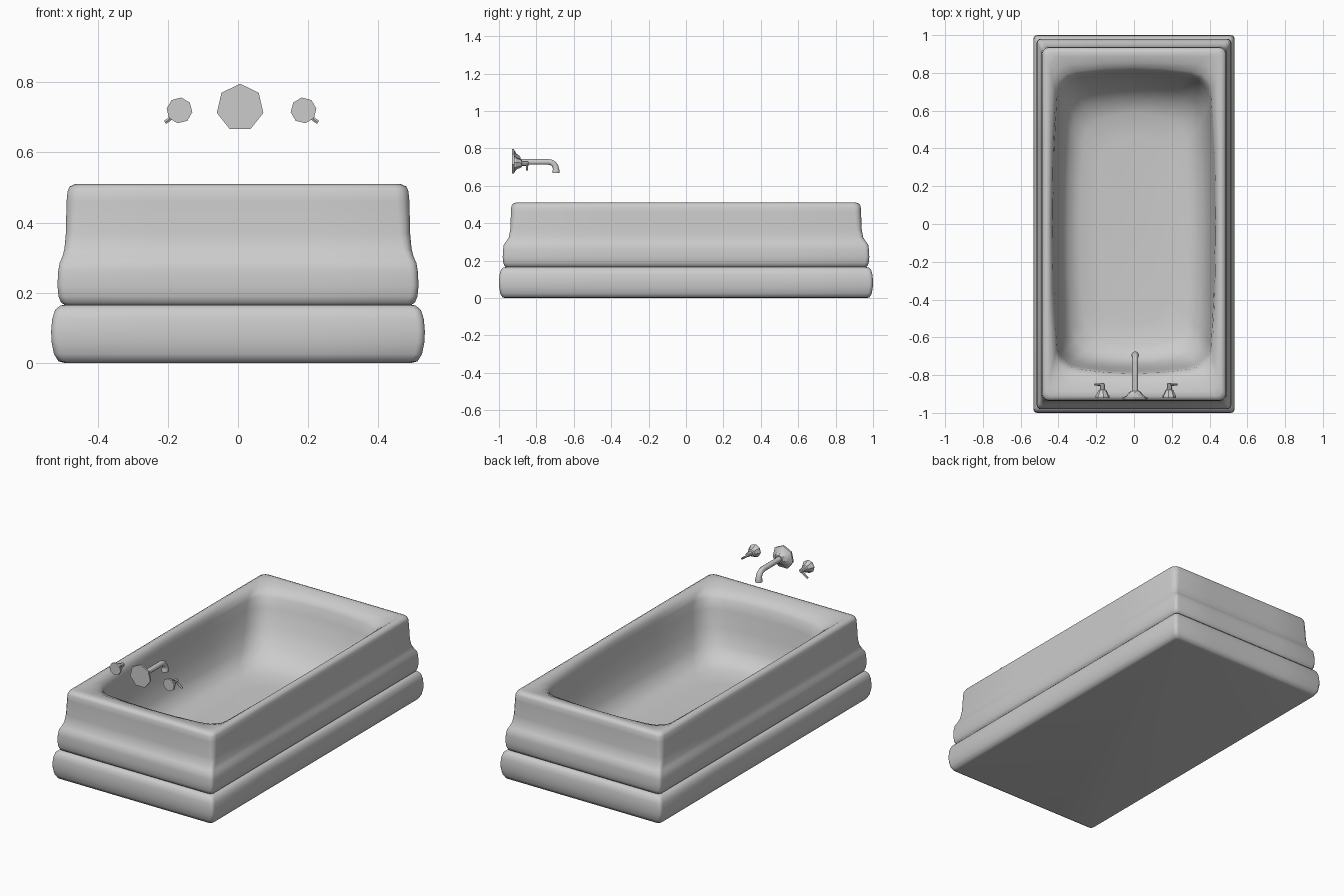
import bpy, bmesh, math
from mathutils import Vector

if "Cube" in bpy.data.objects:
    bpy.data.objects.remove(bpy.data.objects["Cube"])


def skin(name, rings, angle):
    """Loft a list of equal-length closed rings and cap both ends."""
    bm = bmesh.new()
    vs = [[bm.verts.new(p) for p in ring] for ring in rings]
    n = len(vs[0])
    for a, b in zip(vs, vs[1:]):
        for i in range(n):
            j = (i + 1) % n
            bm.faces.new((a[i], a[j], b[j], b[i]))
    bm.faces.new(vs[0][::-1])
    bm.faces.new(vs[-1])
    bmesh.ops.recalc_face_normals(bm, faces=bm.faces[:])
    me = bpy.data.meshes.new(name)
    bm.to_mesh(me)
    bm.free()
    ob = bpy.data.objects.new(name, me)
    bpy.context.collection.objects.link(ob)
    bpy.ops.object.select_all(action='DESELECT')
    ob.select_set(True)
    bpy.context.view_layer.objects.active = ob
    bpy.ops.object.shade_smooth_by_angle(angle=math.radians(angle))
    return ob


def rounded_rect(z, hx, hy, r, bulge=0.0, cy=0.0, arc=4, side=3):
    """Rounded rectangle whose sides may bow outward."""
    corners = [(1, 1, 0), (-1, 1, 90), (-1, -1, 180), (1, -1, 270)]
    pts = []
    for sx, sy, a0 in corners:
        for k in range(arc):
            a = math.radians(a0 + 90 * k / (arc - 1))
            pts.append(Vector((sx * (hx - r) + r * math.cos(a),
                               cy + sy * (hy - r) + r * math.sin(a), z)))
    out = []
    for c in range(4):
        out += pts[c * arc:(c + 1) * arc]
        p, q = pts[(c + 1) * arc - 1], pts[((c + 1) * arc) % len(pts)]
        normal = Vector([(0, 1, 0), (-1, 0, 0), (0, -1, 0), (1, 0, 0)][c])
        for k in range(1, side + 1):
            t = k / (side + 1)
            out.append(p.lerp(q, t) + normal * bulge * 4 * t * (1 - t))
    return out


def tube(name, pts, radii, sides, across, phase=0.0, angle=40):
    """Sweep a polygon along a path lying in the plane normal to 'across'."""
    pts = [Vector(p) for p in pts]
    across = Vector(across)
    rings = []
    for i, (p, r) in enumerate(zip(pts, radii)):
        t = (pts[min(i + 1, len(pts) - 1)] - pts[max(i - 1, 0)]).normalized()
        up = across.cross(t)
        rings.append([p + r * (math.cos(a) * across + math.sin(a) * up)
                      for a in (phase + 2 * math.pi * k / sides for k in range(sides))])
    return skin(name, rings, angle)


# Tub: two cushioned steps, upper wall, rolled rim and basin
outer = [  # z, half width, half length, corner radius
    (0.0, .495, .965, .02), (.004, .512, .982, .02), (.025, .525, .993, .02),
    (.06, .532, .999, .02), (.09, .533, 1.0, .02), (.125, .53, .997, .02),
    (.15, .522, .99, .02), (.163, .508, .977, .02), (.166, .495, .962, .02),
    (.172, .505, .971, .02), (.19, .512, .977, .02), (.22, .515, .98, .02),
    (.26, .513, .978, .02), (.285, .509, .974, .02), (.302, .501, .962, .02),
    (.325, .495, .947, .025), (.37, .491, .939, .03), (.46, .489, .936, .035),
    (.49, .486, .934, .035), (.503, .48, .927, .035), (.51, .465, .912, .035)]
inner = [  # z, half width, half length, corner radius, bulge, centre y
    (.508, .448, .885, .06, .003, .002), (.497, .43, .84, .09, .01, .005),
    (.48, .415, .80, .11, .018, .008), (.455, .408, .78, .12, .022, .01),
    (.40, .402, .768, .125, .022, .008), (.30, .388, .745, .13, .02, 0),
    (.21, .365, .71, .14, .02, -.015), (.15, .33, .665, .15, .02, -.025),
    (.12, .27, .60, .15, .02, -.03), (.11, .18, .48, .12, .01, -.03)]
skin("bathtub", [rounded_rect(*p) for p in outer + inner], 55)

# Wall spout: seven-sided flange and bent pipe
CX, CZ = .006, .728
X = (1, 0, 0)
tube("spout_flange", [(CX, y, CZ) for y in (-.93, -.92, -.908, -.892, -.885)],
     [.068, .068, .045, .034, .024], 7, X, math.radians(90), 30)
bend = [(CX, -.735 + .04 * math.sin(a), CZ - .04 + .04 * math.cos(a))
        for a in (math.radians(d) for d in (0, 22, 45, 68, 90))]
tube("spout_pipe", [(CX, -.9, CZ), (CX, -.86, CZ)] + bend +
     [(CX, -.695, .68), (CX, -.695, .668)],
     [.017, .016, .016, .016, .016, .017, .018, .02, .02], 10, X)

# Two mirrored tap handles: flared base, stem and lever
for side, s in (("left", -1), ("right", 1)):
    hx, hz = .01 + s * .177, .72
    tube(side + "_handle_base",
         [(hx, y, hz) for y in (-.92, -.91, -.902, -.88, -.876, -.845, -.842)],
         [.037, .037, .031, .021, .014, .012, .008], 8, X,
         math.radians(90 + s * 8), 30)
    tube(side + "_handle_lever",
         [(hx - s * .006, -.85, hz - .0), (hx + s * .041, -.85, hz - .034)],
         [.007, .006], 6, (0, 1, 0))
